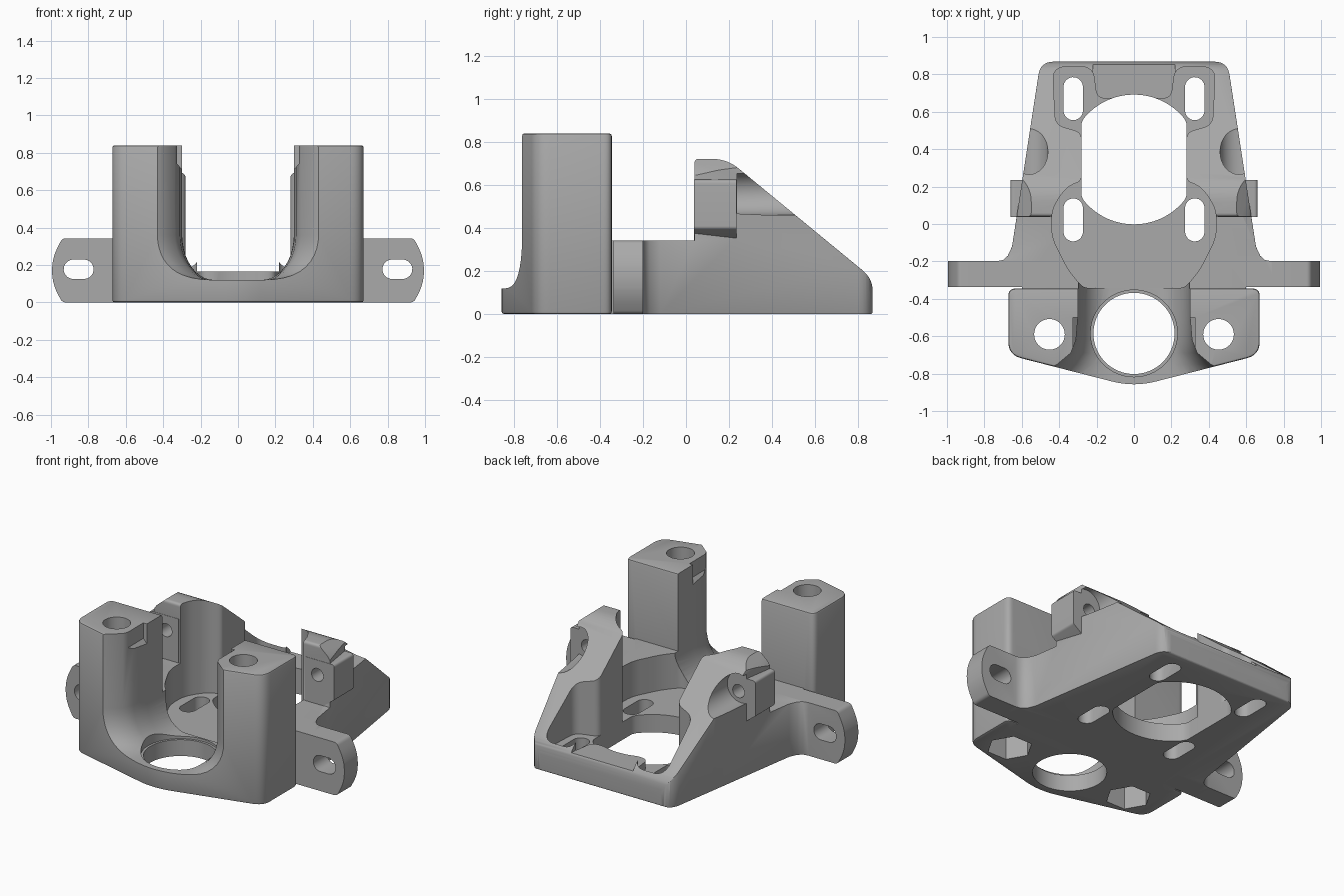
import bpy, bmesh, math
from mathutils import Vector

if "Cube" in bpy.data.objects:
    bpy.data.objects.remove(bpy.data.objects["Cube"])

grey = bpy.data.materials.new("plain grey")
grey.use_nodes = True
colour = (0.4, 0.4, 0.4, 1)
grey.diffuse_color = colour
grey.node_tree.nodes["Principled BSDF"].inputs["Base Color"].default_value = colour


def rounded(corners, steps=6):
    """Outline from (x, y, setback) corners, each softened by a small curve."""
    out = []
    for i, (x, y, r) in enumerate(corners):
        p = Vector((x, y))
        if r == 0:
            out.append(p)
            continue
        a = Vector(corners[i - 1][:2]) - p
        b = Vector(corners[(i + 1) % len(corners)][:2]) - p
        a, b = p + a.normalized() * r, p + b.normalized() * r
        for k in range(steps + 1):
            t = k / steps
            out.append(a * (1 - t) ** 2 + p * 2 * t * (1 - t) + b * t ** 2)
    return out


def mirrored(half):
    """Close a right-hand outline with its left-hand copy."""
    return half + [(-x, y, r) for x, y, r in reversed(half) if x > 0]


def ellipse(cx, cy, r, n=48, turn=0.0):
    return [(cx + r * math.cos(math.tau * k / n + turn),
             cy + r * math.sin(math.tau * k / n + turn)) for k in range(n)]


def slot(cx, cy, half_x, half_y):
    """Slot with round ends along its longer direction."""
    r = min(half_x, half_y)
    return [(x + math.copysign(half_x - r, x - cx), y + math.copysign(half_y - r, y - cy))
            for x, y in ellipse(cx, cy, r, 24, 0.1)]


def loft(name, rings):
    bm = bmesh.new()
    loops = [[bm.verts.new(p) for p in ring] for ring in rings]
    n = len(loops[0])
    for a, b in zip(loops, loops[1:]):
        for i in range(n):
            j = (i + 1) % n
            bm.faces.new((a[i], a[j], b[j], b[i]))
    caps = [bm.faces.new(loops[0]), bm.faces.new(loops[-1])]
    bmesh.ops.recalc_face_normals(bm, faces=bm.faces)
    mesh = bpy.data.meshes.new(name)
    bm.to_mesh(mesh)
    bm.free()
    mesh.materials.append(grey)
    obj = bpy.data.objects.new(name, mesh)
    bpy.context.scene.collection.objects.link(obj)
    return obj


def prism(name, outline, lo, hi, axis="z"):
    place = {"z": lambda a, b, h: (a, b, h),
             "y": lambda a, b, h: (a, h, b),
             "x": lambda a, b, h: (h, a, b)}[axis]
    return loft(name, [[place(p[0], p[1], h) for p in outline] for h in (lo, hi)])


def soften(obj, width):
    """Round the sharp edges of a part."""
    mod = obj.modifiers.new("soft edges", "BEVEL")
    mod.width, mod.segments = width, 2
    mod.limit_method, mod.angle_limit = "ANGLE", math.radians(50)
    return obj


def bake(obj):
    bpy.context.view_layer.update()
    graph = bpy.context.evaluated_depsgraph_get()
    mesh = bpy.data.meshes.new_from_object(obj.evaluated_get(graph))
    obj.modifiers.clear()
    obj.data = mesh


def combine(obj, other, operation):
    mod = obj.modifiers.new("combine", "BOOLEAN")
    mod.operation, mod.solver, mod.object = operation, "EXACT", other
    bake(obj)
    bpy.data.objects.remove(other)


# Motor bed: tapered plan, trimmed to the sloping side profile
plan = mirrored([(0.5, 0.868, 0.07), (0.652, -0.12, 0), (0.675, -0.17, 0),
                 (0.7, -0.192, 0), (0.74, -0.2, 0), (0.74, -0.335, 0),
                 (0.6, -0.335, 0), (0.6, -0.42, 0)])
bracket = prism("mount_bracket", rounded(plan), 0, 0.9)
side = [(-0.6, 0, 0), (-0.6, 0.342, 0), (0.04, 0.342, 0), (0.04, 0.722, 0.02),
        (0.19, 0.722, 0.07), (0.868, 0.165, 0.06), (0.868, 0, 0.012)]
combine(bracket, prism("side_profile", rounded(side), -1, 1, "x"), "INTERSECT")
soften(bracket, 0.01)
bake(bracket)

for s in (1, -1):
    # Mounting ear with a bowed end
    ear = [(0.5, 0, 0), (0.94, 0, 0.02), (0.982, 0.08, 0.04), (1.0, 0.17, 0.06),
           (0.982, 0.26, 0.04), (0.94, 0.342, 0.02), (0.5, 0.342, 0)]
    ear = [(s * x, z) for x, z in rounded(ear)]
    combine(bracket, prism("ear", ear, -0.336, -0.199, "y"), "UNION")
    # Clamp lug on the cheek wall
    lug = [(0.45, 0.3, 0), (0.5, 0.28, 0), (0.66, 0.4, 0.01),
           (0.66, 0.625, 0.02), (0.45, 0.625, 0)]
    lug = [(s * x, z) for x, z in rounded(lug)]
    combine(bracket, prism("lug", lug, 0.038, 0.235, "y"), "UNION")

# Front block that becomes the two posts
block = mirrored([(0.672, -0.345, 0.04), (0.672, -0.7, 0.07), (0, -0.872, 0.12)])
posts = soften(prism("posts", rounded(block), 0, 0.84), 0.012)
bake(posts)

# Flared saddle between the posts
rings = []
for y, w in ((-0.25, 0.298), (-0.5, 0.3), (-0.62, 0.31), (-0.69, 0.338),
             (-0.75, 0.41), (-0.8, 0.5), (-0.95, 0.72)):
    right = [(w, 1.0)]
    for k in range(11):
        t = k / 10 * math.pi / 2
        right.append((w - (w - 0.13) * (1 - math.cos(t)), 0.36 - 0.24 * math.sin(t)))
    ring = right + [(-x, z) for x, z in reversed(right)]
    rings.append([(x, y, z) for x, z in ring])
saddle = loft("saddle_cutter", rings)
combine(bracket, posts, "UNION")
combine(bracket, saddle, "DIFFERENCE")


def cut(outline, lo, hi, axis="z"):
    combine(bracket, prism("cutter", outline, lo, hi, axis), "DIFFERENCE")


# Motor pocket between the cheek walls
pocket = mirrored([(0.27, -0.342, 0.03), (0.35, -0.25, 0.06), (0.44, -0.07, 0.06),
                   (0.44, 0.08, 0.06), (0.36, 0.2, 0.05), (0.28, 0.23, 0.03),
                   (0.28, 0.49, 0.04), (0.42, 0.53, 0.05), (0.435, 0.84, 0.07),
                   (0.22, 0.84, 0.06), (0.2, 0.67, 0.05)])
cut(rounded(pocket), 0.115, 1)
# Low sill at the back
cut(rounded([(-0.22, 0.6, 0), (0.22, 0.6, 0), (0.22, 1, 0), (-0.22, 1, 0)]), 0.165, 1)
# Motor opening with flattened sides
cut([(max(-0.281, min(0.281, x)), y) for x, y in ellipse(0, 0.345, 0.347, 64)], -0.1, 1)
# Front opening with a stepped rim
cut(ellipse(0, -0.585, 0.217, 64), -0.1, 0.5)
cut(ellipse(0, -0.585, 0.232, 64), 0.105, 0.5)

for s in (1, -1):
    # Motor screw slots
    for y in (0.022, 0.67):
        cut(slot(s * 0.325, y, 0.052, 0.115), -0.1, 0.5)
    # Ear slot
    cut(slot(s * 0.852, 0.177, 0.08, 0.052), -0.5, 0, "y")
    # Post bore and nut trap
    cut(ellipse(s * 0.452, -0.59, 0.082, 32), -0.1, 1)
    cut(ellipse(s * 0.452, -0.59, 0.135, 6), -0.1, 0.16)
    # Sloping outer shoulder of the cheek wall
    shoulder = [(0.54, 0.8), (0.54, 0.73), (0.61, 0.67), (0.64, 0.626), (0.75, 0.626), (0.75, 0.8)]
    cut([(s * x, z) for x, z in shoulder], -0.1, 0.3, "y")
    # Screw hole and the scoop behind it
    cut(ellipse(s * 0.54, 0.53, 0.042, 24), -0.1, 0.3, "y")
    cut(ellipse(s * 0.56, 0.56, 0.1, 32), 0.236, 0.8, "y")
    # Relief at the top inner corner of the post
    relief = [(0.28, 0.69), (0.325, 0.74), (0.325, 0.9), (0.28, 0.9)]
    cut([(s * x, z) for x, z in relief], -0.72, -0.5, "y")

bpy.context.view_layer.objects.active = bracket
bracket.select_set(True)
bpy.ops.object.shade_smooth_by_angle(angle=math.radians(30))
